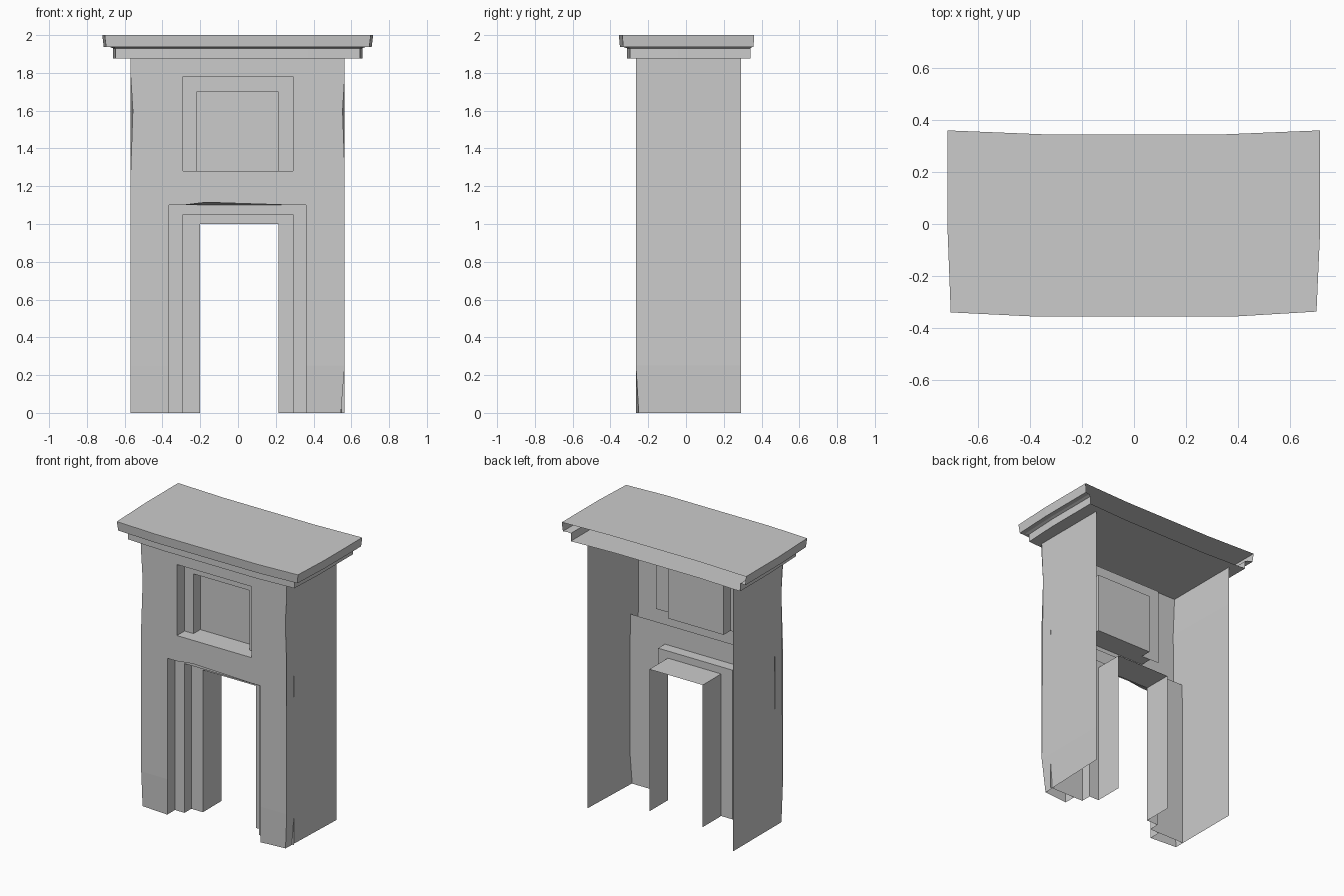
import bpy

if "Cube" in bpy.data.objects:
    bpy.data.objects.remove(bpy.data.objects["Cube"])

FRONT, MID, REAR, JAMB = -0.265, -0.18, -0.105, 0.10   # depth of each layer


def make(name, verts, faces):
    me = bpy.data.meshes.new(name)
    me.from_pydata(verts, [], faces)
    me.update()
    ob = bpy.data.objects.new(name, me)
    bpy.context.collection.objects.link(ob)
    return ob


def plate(name, y, outer, holes=(), xcuts=(), zcuts=(), warp=None):
    """Upright sheet with rectangular holes; rectangles are x0, x1, z0, z1."""
    rects = [outer, *holes]
    xs = sorted({v for r in rects for v in r[:2]} | set(xcuts))
    zs = sorted({v for r in rects for v in r[2:]} | set(zcuts))
    n = len(xs)
    verts = [(x, y, z) for z in zs for x in xs]
    if warp:
        verts = [warp(*v) for v in verts]
    faces = []
    for j in range(len(zs) - 1):
        for i in range(n - 1):
            cx, cz = (xs[i] + xs[i + 1]) / 2, (zs[j] + zs[j + 1]) / 2
            if not any(a < cx < b and c < cz < d for a, b, c, d in holes):
                k = j * n + i
                faces.append((k, k + 1, k + 1 + n, k + n))
    return make(name, verts, faces)


def reveal(name, path, y0, y1, closed=False, warp=None):
    """Strip running from y0 back to y1 along an x, z path."""
    n = len(path)
    front = [(x, y0, z) for x, z in path]
    if warp:
        front = [warp(*v) for v in front]
    verts = front + [(x, y1, z) for x, z in path]
    faces = [(i, (i + 1) % n, (i + 1) % n + n, i + n)
             for i in range(n if closed else n - 1)]
    return make(name, verts, faces)


def arch(r, *mids):
    x0, x1, z0, z1 = r
    return [(x0, z0), (x0, z1), *[(m, z1) for m in mids], (x1, z1), (x1, z0)]


def rect(r):
    x0, x1, z0, z1 = r
    return [(x0, z0), (x0, z1), (x1, z1), (x1, z0)]


def wobble(x, y, z):
    """Slightly worn front corners and lintel edge."""
    if abs(x) > 0.5:
        if z == 0:
            y += 0.015
            x -= 0.02 if x > 0 else 0
        elif 1.5 < z < 1.7:
            x *= 0.98
    if abs(x + 0.17) < 1e-4 and abs(z - 1.10) < 1e-4:
        z += 0.015
    return x, y, z


door_outer = (-0.365, 0.36, 0, 1.10)
door_mid = (-0.29, 0.29, 0, 1.05)
door = (-0.20, 0.215, 0, 1.0)
win_outer = (-0.29, 0.29, 1.28, 1.78)
win_inner = (-0.22, 0.215, 1.28, 1.70)

# Front wall and side walls
plate("front_wall", FRONT, (-0.568, 0.565, 0, 1.875), [door_outer, win_outer],
      xcuts=(-0.17,), zcuts=(0.25, 1.6), warp=wobble)
levels = (0, 0.25, 1.6, 1.875)
for label, x in (("left", -0.568), ("right", 0.565)):
    vs = [p for z in levels for p in (wobble(x, FRONT, z), (x, 0.29, z))]
    make(label + "_wall", vs,
         [(2 * i, 2 * i + 1, 2 * i + 3, 2 * i + 2) for i in range(3)])

# Stepped door surround
reveal("door_outer_reveal", arch(door_outer, -0.17), FRONT, MID, warp=wobble)
plate("door_frame", MID, (-0.565, 0.563, 0, 1.19), [door_mid])
reveal("door_inner_reveal", arch(door_mid), MID, REAR)
plate("door_inner_frame", REAR, door_mid, [door])
reveal("door_jamb", arch(door), REAR, JAMB)

# Recessed panel above the door
reveal("panel_outer_reveal", rect(win_outer), FRONT, MID, True)
plate("panel_frame", MID, (-0.36, 0.36, 1.28, 1.82), [win_inner])
reveal("panel_inner_reveal", rect(win_inner), MID, REAR, True)
plate("panel_back", REAR, win_inner)

# Cornice: stepped moulding lofted round the front and sides, open at the back
outline = [(0.35, 0.345), (-0.35, 0.345), (-0.718, 0.36), (-0.718, 0), (-0.705, -0.34),
           (-0.4, -0.355), (0.4, -0.355), (0.702, -0.337), (0.715, -0.05), (0.715, 0.36)]
profile = [(0.92, 0.88, 1.875), (0.92, 0.88, 1.93), (0.945, 0.93, 1.937),
           (0.99, 0.985, 1.937), (1.0, 1.0, 1.995)]
n = len(outline)
verts = []
for sx, sy, z in profile:
    for x, y in outline:
        # keep the open back nearly flush while the front steps in
        verts.append((x * sx, y * sy if y < 0.1 else y - (1 - sy) * 0.15, z))
verts += [(x, y, 2.0) for x, y in outline]
rings = len(profile) + 1
faces = [(r * n + i, r * n + i + 1, (r + 1) * n + i + 1, (r + 1) * n + i)
         for r in range(rings - 1) for i in range(2, n - 1)]
faces.append(tuple(reversed(range(n))))
faces.append(tuple(range((rings - 1) * n, rings * n)))
make("cornice", verts, faces)
